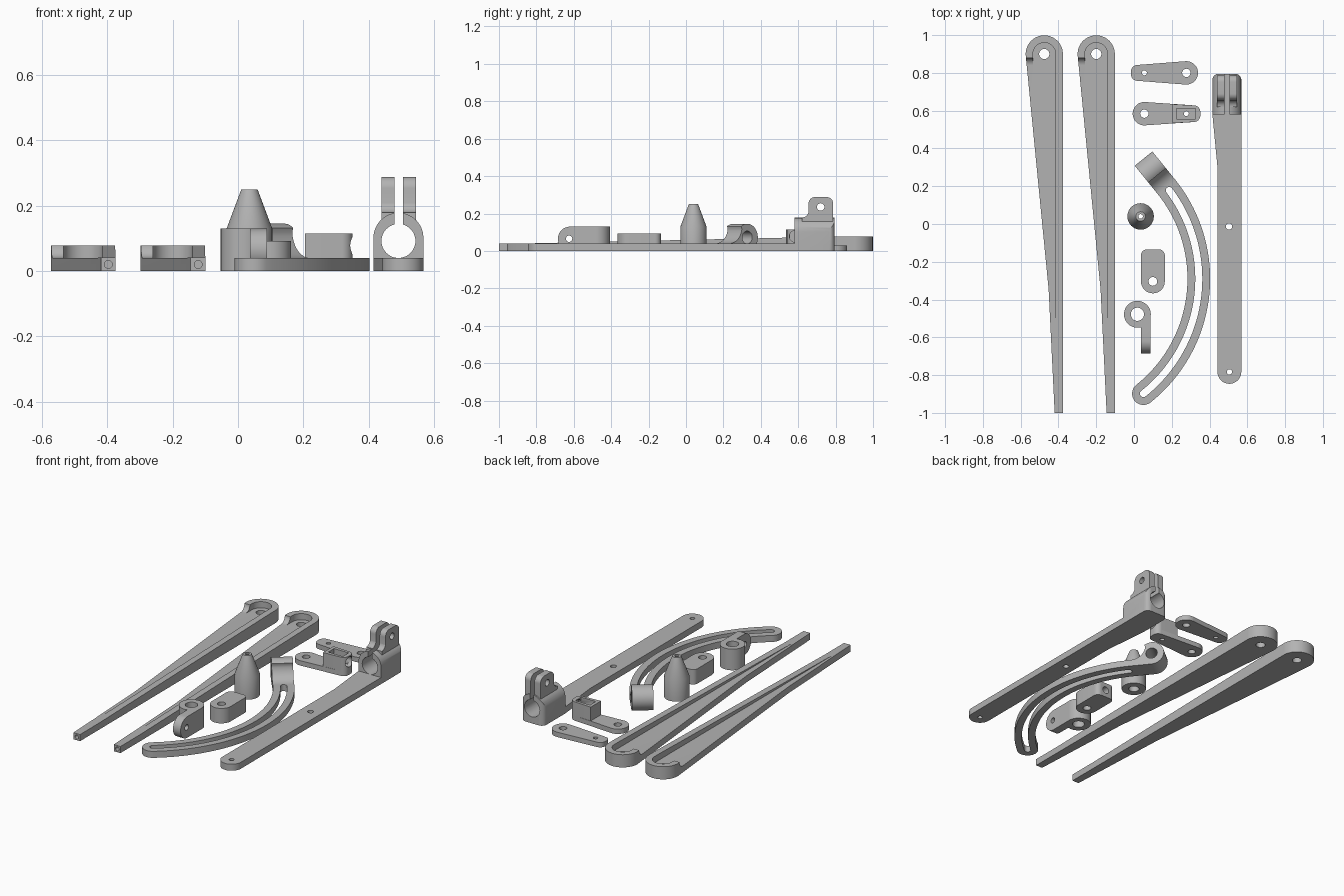
import bpy, bmesh
from math import cos, sin, pi, radians
from mathutils import Matrix, Vector
from mathutils.geometry import convex_hull_2d

if "Cube" in bpy.data.objects:
    bpy.data.objects.remove(bpy.data.objects["Cube"])

grey = bpy.data.materials.new("plain grey")
grey.use_nodes = True
grey.diffuse_color = (0.45, 0.45, 0.45, 1)
grey.node_tree.nodes["Principled BSDF"].inputs["Base Color"].default_value = grey.diffuse_color


# ---- outline helpers (2D) ----
def arc(cx, cy, r, a0=0, a1=360, n=48):
    return [(cx + r * cos(radians(a0 + (a1 - a0) * i / n)),
             cy + r * sin(radians(a0 + (a1 - a0) * i / n))) for i in range(n + 1)]


def circle(cx, cy, r):
    return arc(cx, cy, r)[:-1]


def rect(x0, x1, y0, y1):
    return [(x0, y0), (x1, y0), (x1, y1), (x0, y1)]


def hull(*groups):
    pts = [Vector(p) for g in groups for p in g]
    return [tuple(pts[i]) for i in convex_hull_2d(pts)]


# ---- solid helpers ----
def frame(u, v, w, origin=(0, 0, 0)):
    return Matrix.Translation(origin) @ Matrix((u, v, w)).transposed().to_4x4()


ALONG = {"Z": Matrix.Identity(4),
         "X": frame((0, 1, 0), (0, 0, 1), (1, 0, 0)),   # outline is (y, z)
         "Y": frame((1, 0, 0), (0, 0, 1), (0, 1, 0))}   # outline is (x, z)


def prism(name, outline, lo, hi, along="Z"):
    m = along if isinstance(along, Matrix) else ALONG[along]
    bm = bmesh.new()
    low = [bm.verts.new(m @ Vector((p[0], p[1], lo))) for p in outline]
    high = [bm.verts.new(m @ Vector((p[0], p[1], hi))) for p in outline]
    bm.faces.new(low[::-1])
    bm.faces.new(high)
    n = len(low)
    for i in range(n):
        j = (i + 1) % n
        bm.faces.new((low[i], low[j], high[j], high[i]))
    bmesh.ops.recalc_face_normals(bm, faces=bm.faces)
    mesh = bpy.data.meshes.new(name)
    bm.to_mesh(mesh)
    bm.free()
    mesh.materials.append(grey)
    ob = bpy.data.objects.new(name, mesh)
    bpy.context.collection.objects.link(ob)
    return ob


def activate(ob):
    bpy.ops.object.select_all(action="DESELECT")
    ob.select_set(True)
    bpy.context.view_layer.objects.active = ob


def combine(ob, operation, *others):
    activate(ob)
    for other in others:
        mod = ob.modifiers.new("combine", "BOOLEAN")
        mod.operation, mod.solver, mod.object = operation, "EXACT", other
        bpy.ops.object.modifier_apply(modifier=mod.name)
        bpy.data.objects.remove(other)


def cut(ob, *specs):
    combine(ob, "DIFFERENCE", *[prism("cutter", *s) for s in specs])


def join(ob, *specs):
    combine(ob, "UNION", *[prism("addition", *s) for s in specs])


def finish(ob):
    activate(ob)
    bpy.ops.object.shade_smooth_by_angle(angle=radians(30))


# ---- two tapered legs with a sunken floor and a side rail ----
hx, hy = -0.475, 0.9
leg = prism("left_leg", arc(hx, hy, 0.0985, 0, 185)
            + [(-0.452, -0.346), (-0.42, -1), (-0.375, -1)], 0, 0.1)
cut(leg,
    ([(-1.1, 0.041), (-0.81, 0.041), (0.85, 0.078), (1.1, 0.078), (1.1, 0.2), (-1.1, 0.2)],
     -0.7, -0.3, "X"),
    (hull(circle(hx, hy, 0.06), rect(hx - 0.06, hx + 0.06, -0.81, 0.8)), 0.04, 0.2),
    (arc(0.84, 0.08, 0.04, 0, -90, 12) + [(-1.1, 0.04), (-1.1, 0.2), (0.88, 0.2)],
     -0.7, -0.45, "X"),
    (circle(hx, hy, 0.027), -0.1, 0.2),
    (circle(-0.397, 0.02, 0.012), -1.1, -0.9, "Y"))
finish(leg)
other_leg = leg.copy()
other_leg.name = "right_leg"
other_leg.location.x = 0.275
bpy.context.collection.objects.link(other_leg)

# ---- flat link ----
link = prism("flat_link", hull(circle(0.277, 0.8, 0.062), circle(0.018, 0.808, 0.034),
                               circle(0.018, 0.792, 0.034)), 0, 0.03)
cut(link, (circle(0.277, 0.8, 0.022), -0.1, 0.2), (circle(0.055, 0.8, 0.013), -0.1, 0.2))
finish(link)

# ---- link with a socket block ----
ly = 0.584
small_end = circle(0.317, ly + 0.01, 0.034) + circle(0.317, ly - 0.01, 0.034)
socket = prism("socket_link", hull(circle(0.055, ly, 0.062), small_end), 0, 0.03)
join(socket, (hull(rect(0.205, 0.21, ly - 0.05, ly + 0.05), small_end), 0.01, 0.115))
cut(socket,
    (rect(0.225, 0.325, ly - 0.028, ly + 0.028), 0.045, 0.2),
    (circle(ly, 0.078, 0.031), 0.3, 0.4, "X"),
    (circle(0.055, ly, 0.022), -0.1, 0.2),
    (circle(0.277, ly, 0.013), -0.1, 0.2))
finish(socket)

# ---- curved slotted arm with an eye at its end ----
ax, ay, R, a0, a1 = -0.434, -0.29, 0.777, -51.5, 39


def band(half, start, end, cap):
    def at(a):
        return ax + R * cos(radians(a)), ay + R * sin(radians(a))
    pts = arc(ax, ay, R + half, start, end, 64)
    if cap:
        pts += arc(*at(end), half, end, end + 180, 16)[1:-1]
    pts += arc(ax, ay, R - half, end, start, 64)
    return pts + arc(*at(start), half, start + 180, start + 360, 16)[1:-1]


curved = prism("curved_slotted_arm", band(0.06, a0, a1, False), 0, 0.04)
t = radians(a1)
eye_frame = frame((-sin(t), cos(t), 0), (0, 0, 1), (cos(t), sin(t), 0),
                  (ax + R * cos(t), ay + R * sin(t), 0))
ex, er = 0.117, 0.0725
eye = arc(ex, er, er, -90, 125, 40) + arc(-0.005, 0.125, 0.085, -5, -90, 12) + [(-0.005, 0)]
join(curved, (eye, -0.06, 0.06, eye_frame))
cut(curved, (band(0.0185, a0, 37, True), -0.1, 0.2),
    (circle(ex, er, 0.034), -0.2, 0.2, eye_frame))
finish(curved)

# ---- cone-topped pin ----
bm = bmesh.new()
profile = [(0.012, 0.25), (0.025, 0.25), (0.07, 0.13), (0.07, 0), (0.03, 0), (0.03, 0.1),
           (0.012, 0.1), (0.012, 0.25)]
verts = [bm.verts.new((r, 0, z)) for r, z in profile]
edges = [bm.edges.new(pair) for pair in zip(verts, verts[1:])]
bmesh.ops.spin(bm, geom=verts + edges, cent=(0, 0, 0), axis=(0, 0, 1), angle=2 * pi,
               steps=48, use_merge=True)
bmesh.ops.remove_doubles(bm, verts=bm.verts, dist=1e-5)
bmesh.ops.recalc_face_normals(bm, faces=bm.faces)
mesh = bpy.data.meshes.new("cone_pin")
bm.to_mesh(mesh)
bm.free()
mesh.materials.append(grey)
pin = bpy.data.objects.new("cone_pin", mesh)
pin.location = (0.035, 0.04, 0)
bpy.context.collection.objects.link(pin)
finish(pin)

# ---- rounded block ----
block = prism("rounded_block", hull(circle(0.1, -0.304, 0.063), circle(0.067, -0.165, 0.03),
                                    circle(0.133, -0.165, 0.03)), 0, 0.092)
cut(block, (circle(0.1, -0.304, 0.023), -0.1, 0.2),
    (circle(0.1, 0.046, 0.022), -0.3, 0, "Y"))
finish(block)

# ---- ring with a flat tab ----
ring = prism("ring_tab", circle(0.018, -0.478, 0.071), 0, 0.13)
join(ring, (hull(circle(-0.62, 0.065, 0.065), rect(-0.49, -0.478, 0, 0.13)), 0.037, 0.0885, "X"))
cut(ring, (circle(0.018, -0.478, 0.035), -0.1, 0.2),
    (circle(-0.625, 0.065, 0.017), 0, 0.2, "X"))
finish(ring)

# ---- long arm with a split clamp ----
cx = 0.4915
clamp = prism("clamp_arm", arc(0.505, -0.783, 0.063, 180, 360, 32)
              + [(0.568, 0.795), (0.415, 0.795), (0.415, 0.58), (0.442, 0.3)], 0, 0.04)
join(clamp,
     (hull(circle(cx, 0.102, 0.0765), rect(0.415, 0.568, 0, 0.1)), 0.58, 0.795, "Y"),
     (hull(circle(0.69, 0.253, 0.035), circle(0.752, 0.253, 0.035),
           rect(0.655, 0.787, 0.1, 0.15)), 0.44, 0.545, "X"),
     (arc(0.62, 0.215, 0.036, 0, -90, 12) + [(0.62, 0.14), (0.67, 0.14), (0.67, 0.215)],
      0.44, 0.545, "X"))
combine(clamp, "INTERSECT", prism("trim", hull(circle(0.447, 0.763, 0.032),
        circle(0.536, 0.763, 0.032), rect(0.4, 0.6, -1, 0.6),
        rect(0.415, 0.568, 0.6, 0.7)), -0.1, 0.4))
cut(clamp,
    (circle(cx, 0.092, 0.052), 0.4, 0.9, "Y"),
    (rect(0.48, 0.506, 0.1, 0.4), 0.5, 0.9, "Y"),
    (circle(0.72, 0.235, 0.02), 0.4, 0.6, "X"),
    (circle(0.505, -0.783, 0.014), -0.1, 0.2),
    (circle(0.503, -0.013, 0.017), -0.1, 0.2))
finish(clamp)
